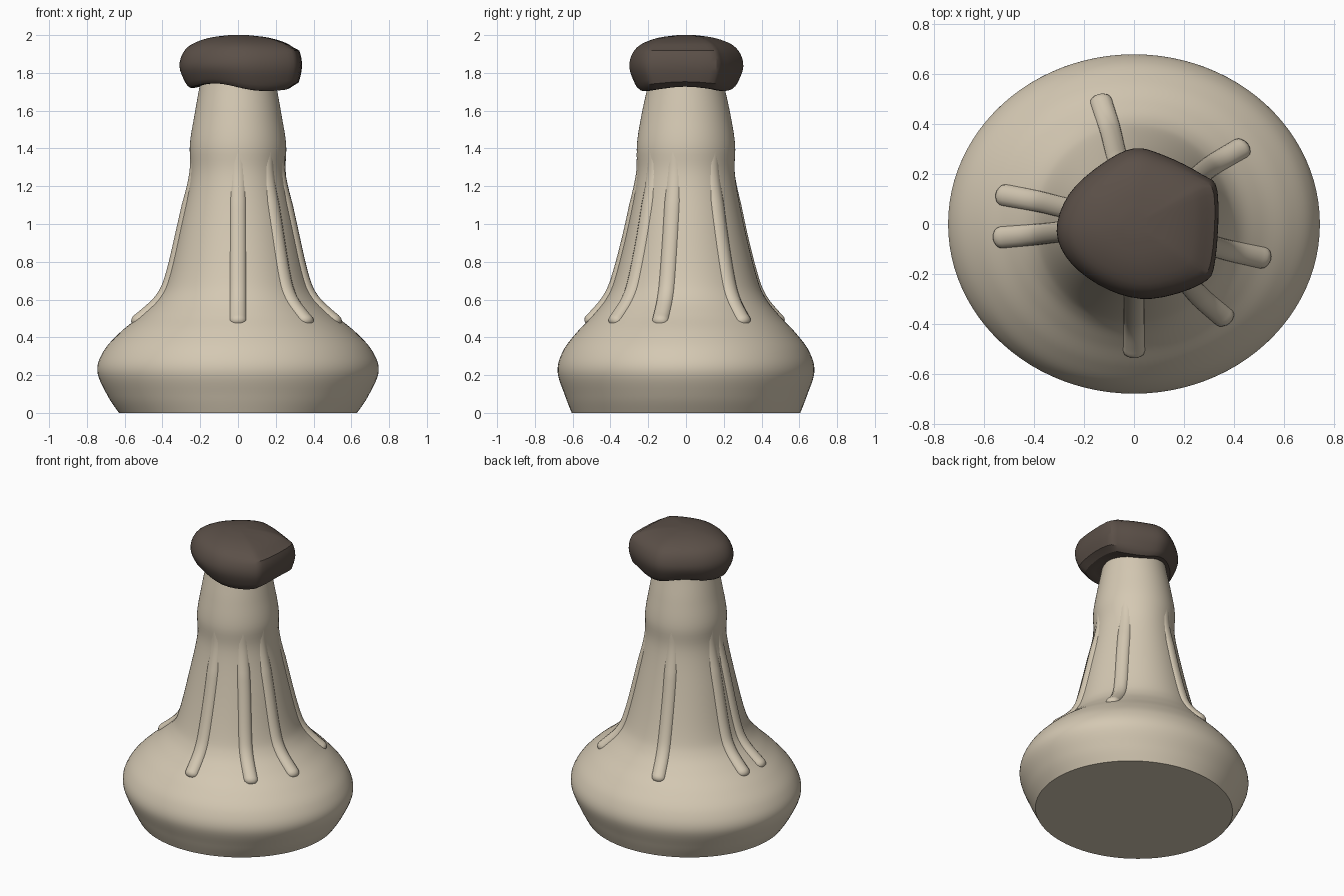
import bpy, bmesh, math
from mathutils import Vector
from mathutils.geometry import interpolate_bezier

if "Cube" in bpy.data.objects:
    bpy.data.objects.remove(bpy.data.objects["Cube"], do_unlink=True)


def material(name, colour):
    m = bpy.data.materials.new(name)
    m.use_nodes = True
    m.diffuse_color = (*colour, 1)
    bsdf = m.node_tree.nodes["Principled BSDF"]
    bsdf.inputs["Base Color"].default_value = (*colour, 1)
    bsdf.inputs["Roughness"].default_value = 0.8
    return m


cream = material("cream wax", (0.66, 0.58, 0.45))
brown = material("dark brown", (0.105, 0.08, 0.065))


def smooth_path(points, steps, closed=False):
    """Sample a soft curve through the points."""
    pts = [Vector(p) for p in points]
    n = len(pts)
    get = (lambda i: pts[i % n]) if closed else (lambda i: pts[max(0, min(n - 1, i))])
    out = []
    for i in range(n if closed else n - 1):
        a, b = get(i), get(i + 1)
        h1 = a + (b - get(i - 1)) / 6
        h2 = b - (get(i + 2) - a) / 6
        out += interpolate_bezier(a, h1, h2, b, steps + 1)[:-1]
    return out if closed else out + [pts[-1]]


def loft(name, rings, mat, angle):
    """Skin closed rings from bottom to top and cap both ends."""
    bm = bmesh.new()
    rows = [[bm.verts.new(p) for p in ring] for ring in rings]
    n = len(rows[0])
    for lo, hi in zip(rows, rows[1:]):
        for i in range(n):
            j = (i + 1) % n
            bm.faces.new((lo[i], lo[j], hi[j], hi[i]))
    bm.faces.new(rows[0][::-1])
    bm.faces.new(rows[-1])
    bmesh.ops.recalc_face_normals(bm, faces=bm.faces)
    mesh = bpy.data.meshes.new(name)
    bm.to_mesh(mesh)
    bm.free()
    obj = bpy.data.objects.new(name, mesh)
    bpy.context.collection.objects.link(obj)
    mesh.materials.append(mat)
    bpy.ops.object.select_all(action="DESELECT")
    obj.select_set(True)
    bpy.context.view_layer.objects.active = obj
    bpy.ops.object.shade_smooth_by_angle(angle=math.radians(angle))
    return obj


# Flask body: half-width, half-depth, height
profile = smooth_path([
    (0.63, 0.605, 0), (0.69, 0.64, 0.09), (0.745, 0.68, 0.22), (0.71, 0.65, 0.33),
    (0.62, 0.575, 0.43), (0.51, 0.49, 0.52), (0.42, 0.42, 0.61), (0.37, 0.375, 0.72),
    (0.31, 0.31, 0.98), (0.255, 0.26, 1.25), (0.255, 0.26, 1.42), (0.23, 0.235, 1.58),
    (0.205, 0.205, 1.72), (0.19, 0.19, 1.8)], 6)
TURN = [2 * math.pi * i / 96 for i in range(96)]
loft("flask_body", [[(rx * math.cos(t), ry * math.sin(t), z) for t in TURN]
                    for rx, ry, z in profile], cream, 40)


def surface(angle, z):
    """Point on the body at a compass angle and height."""
    for a, b in zip(profile, profile[1:]):
        if a.z <= z <= b.z:
            p = a.lerp(b, (z - a.z) / (b.z - a.z))
            return Vector((p.x * math.cos(angle), p.y * math.sin(angle), z))


# Wax drips: rounded ridges that run down the neck and end in a drop
drips = [(-0.12, 0.47), (0.39, 0.29), (0.47, -0.13), (0.33, -0.36),
         (0, -0.48), (-0.47, -0.05), (-0.47, 0.11)]
for k, (x, y) in enumerate(drips):
    angle = math.atan2(y, x)
    out = Vector((math.cos(angle), math.sin(angle), 0))
    side = Vector((-out.y, out.x, 0))
    rings = []
    for i in range(49):
        t = i / 48
        z = 0.475 + 0.96 * t ** 1.5
        tip = math.sqrt(min(1, t / 0.07)) if t else 0.05
        fade = min(1, (1 - t) / 0.25)
        size = 0.046 * tip
        centre = surface(angle, z)
        tangent = (surface(angle, z + 0.01) - centre).normalized()
        normal = side.cross(tangent).normalized()
        if normal.dot(out) < 0:
            normal.negate()
        lift = 0.003 + 0.012 * (1 - t) ** 2
        centre += normal * (lift * fade - 0.022 - 0.015 * (1 - fade))
        rings.append([centre + side * size * math.cos(a) + normal * size * 0.75 * math.sin(a)
                      for a in [math.pi * s / 6 for s in range(12)]])
    loft(f"wax_drip_{k + 1}", rings, cream, 60)

# Lumpy stopper: one irregular outline, scaled at each level
outline = smooth_path([
    (0.335, 0.13, 0), (0.27, 0.2, 0), (0.12, 0.275, 0), (0, 0.303, 0), (-0.13, 0.24, 0),
    (-0.26, 0.12, 0), (-0.31, -0.03, 0), (-0.25, -0.16, 0), (-0.1, -0.265, 0),
    (0.07, -0.3, 0), (0.27, -0.24, 0), (0.325, -0.15, 0)], 4, closed=True)
levels = smooth_path([
    (0.62, 0, 1.735), (0.82, 0, 1.725), (0.93, 0, 1.77), (1, 0, 1.835),
    (0.95, 0, 1.9), (0.8, 0, 1.95), (0.5, 0, 1.985), (0.15, 0, 2.0)], 3)
rings = []
for s, _, z in levels:
    ring = []
    for p in outline:
        low = max(0, (1.86 - z) / 0.14)
        sag = 0.015 * low * math.sin(3 * math.atan2(p.y, p.x) + 1.6)
        slope = 0.012 * low * p.x / 0.33
        wide = s + (1 - s) * 0.5 * max(0, p.x / 0.33) * (z < 1.93) * (z > 1.74)
        ring.append((p.x * wide, p.y * s, min(2, z + sag - slope)))
    rings.append(ring)
loft("stopper", rings, brown, 25)
